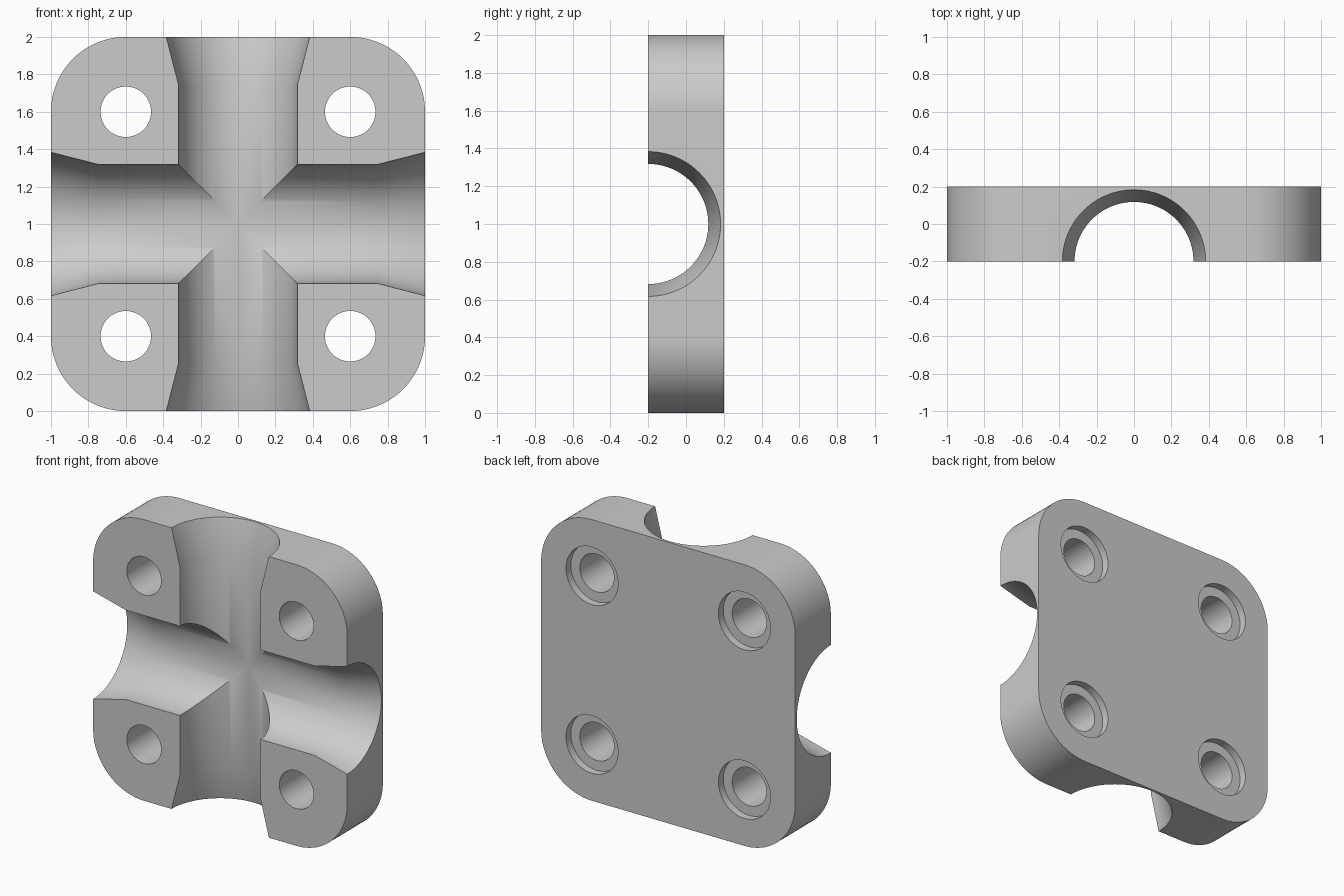
import bpy, bmesh, math
from mathutils import Matrix, Vector

cube = bpy.data.objects.get("Cube")
if cube:
    bpy.data.objects.remove(cube, do_unlink=True)

steel = bpy.data.materials.new("plain grey")
steel.use_nodes = True
GREY = (0.6, 0.6, 0.6, 1)
steel.diffuse_color = GREY
steel.node_tree.nodes["Principled BSDF"].inputs["Base Color"].default_value = GREY


def make_object(name, bm):
    bmesh.ops.recalc_face_normals(bm, faces=bm.faces)
    mesh = bpy.data.meshes.new(name)
    bm.to_mesh(mesh)
    bm.free()
    mesh.materials.append(steel)
    obj = bpy.data.objects.new(name, mesh)
    bpy.context.collection.objects.link(obj)
    return obj


def lathe(name, profile, axis, centre, steps=96):
    """Solid of revolution from (radius, distance) pairs along an axis."""
    bm = bmesh.new()
    rings = [[bm.verts.new((r * math.cos(math.tau * i / steps),
                            r * math.sin(math.tau * i / steps), d))
              for i in range(steps)] for r, d in profile]
    for a, b in zip(rings, rings[1:]):
        for i in range(steps):
            j = (i + 1) % steps
            bm.faces.new((a[i], a[j], b[j], b[i]))
    bm.faces.new(rings[0])
    bm.faces.new(rings[-1])
    turn = Vector((0, 0, 1)).rotation_difference(Vector(axis)).to_matrix().to_4x4()
    bm.transform(Matrix.Translation(centre) @ turn)
    return make_object(name, bm)


# Rounded square plate
HALF, DEPTH, CORNER, STEPS = 1.0, 0.2, 0.4, 24
bm = bmesh.new()
outline = []
for quarter, (sx, sz) in enumerate([(1, 1), (-1, 1), (-1, -1), (1, -1)]):
    for i in range(STEPS + 1):
        a = math.pi / 2 * (quarter + i / STEPS)
        outline.append(bm.verts.new((sx * (HALF - CORNER) + CORNER * math.cos(a), -DEPTH,
                                     1 + sz * (HALF - CORNER) + CORNER * math.sin(a))))
face = bm.faces.new(outline)
extruded = bmesh.ops.extrude_face_region(bm, geom=[face])["geom"]
bmesh.ops.translate(bm, vec=(0, 2 * DEPTH, 0),
                    verts=[v for v in extruded if isinstance(v, bmesh.types.BMVert)])
# extrusion leaves the first face in place or removes it; close it if open
bmesh.ops.holes_fill(bm, edges=[e for e in bm.edges if e.is_boundary], sides=0)
block = make_object("clamp_block", bm)

# Crossing channels with flared mouths
BORE, FLARE, START = 0.318, 0.255, 0.745
end = 1.1
wide = BORE + FLARE * (end - START)
channel = [(wide, -end), (BORE, -START), (BORE, START), (wide, end)]
cutters = [lathe("channel_across", channel, (1, 0, 0), (0, -DEPTH, 1), 128),
           lathe("channel_upright", channel, (0, 0, 1), (0, -DEPTH, 1), 128)]

# Bolt holes, counterbored from the back
bolt = [(0.135, -0.3), (0.135, 0.145), (0.205, 0.145), (0.205, 0.3)]
for x in (-0.6, 0.6):
    for z in (0.4, 1.6):
        cutters.append(lathe("bolt_hole_cutter", bolt, (0, 1, 0), (x, 0, z), 64))

for cutter in cutters:
    mod = block.modifiers.new(cutter.name, "BOOLEAN")
    mod.operation = "DIFFERENCE"
    mod.solver = "EXACT"
    mod.object = cutter

# Apply the cuts, then remove the cutters
bpy.context.view_layer.update()
graph = bpy.context.evaluated_depsgraph_get()
cut_mesh = bpy.data.meshes.new_from_object(block.evaluated_get(graph))
block.modifiers.clear()
block.data = cut_mesh
for cutter in cutters:
    bpy.data.objects.remove(cutter, do_unlink=True)

bpy.ops.object.select_all(action="DESELECT")
block.select_set(True)
bpy.context.view_layer.objects.active = block
bpy.ops.object.shade_smooth_by_angle(angle=math.radians(30))
